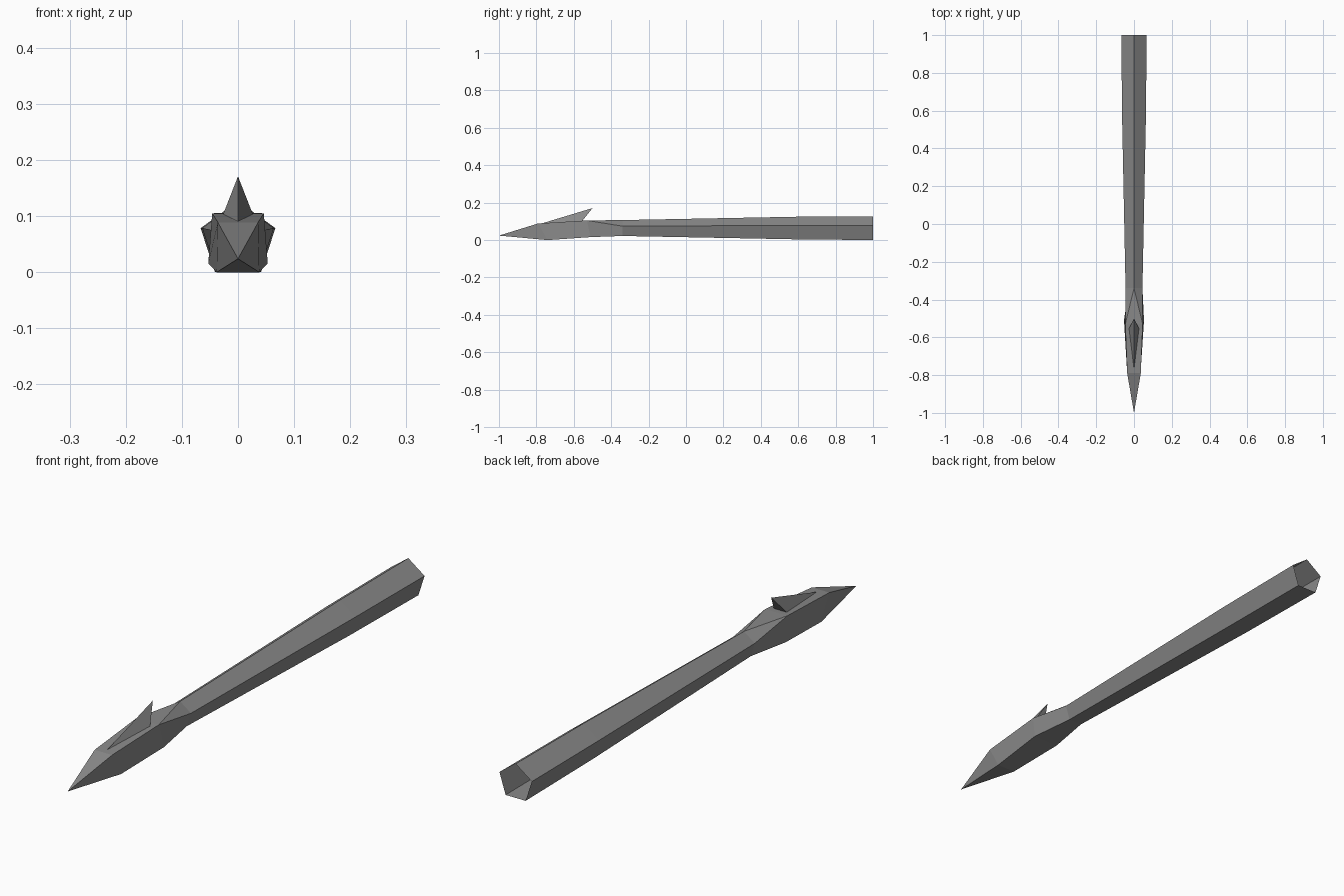
import bpy, bmesh, math

if "Cube" in bpy.data.objects:
    bpy.data.objects.remove(bpy.data.objects["Cube"])

stone = bpy.data.materials.new("grey_metal")
stone.diffuse_color = (0.25, 0.25, 0.25, 1)
stone.use_nodes = True
stone.node_tree.nodes["Principled BSDF"].inputs["Base Color"].default_value = stone.diffuse_color


def make_object(name, bm):
    bmesh.ops.recalc_face_normals(bm, faces=bm.faces)
    mesh = bpy.data.meshes.new(name)
    bm.to_mesh(mesh)
    bm.free()
    mesh.materials.append(stone)
    obj = bpy.data.objects.new(name, mesh)
    bpy.context.collection.objects.link(obj)
    return obj


def pentagon(bm, y, radius, zc):
    # order: apex, right side, right bottom, left bottom, left side
    ring = []
    for i in range(5):
        a = i * math.tau / 5
        ring.append(bm.verts.new((radius * math.sin(a), y, zc + radius * math.cos(a))))
    return ring


def head_ring(bm, top, bottom):
    # order: right top, right bottom, left bottom, left top
    (tx, ty, tz), (bx, by, bz) = top, bottom
    return [bm.verts.new(p) for p in
            ((tx, ty, tz), (bx, by, bz), (-bx, by, bz), (-tx, ty, tz))]


def bridge(bm, a, b):
    n = len(a)
    for i in range(n):
        j = (i + 1) % n
        bm.faces.new((a[i], a[j], b[j], b[i]))


# Five-sided shaft, open at the rear, flowing into a four-sided pointed head
bm = bmesh.new()
rear = pentagon(bm, 1.0, 0.070, 0.057)
grip = pentagon(bm, 0.6, 0.067, 0.058)
neck = pentagon(bm, -0.34, 0.047, 0.060)
bridge(bm, rear, grip)
bridge(bm, grip, neck)

wide = head_ring(bm, (0.046, -0.53, 0.105), (0.053, -0.51, 0.016))
front = head_ring(bm, (0.036, -0.79, 0.089), (0.038, -0.74, 0.0))
tip = bm.verts.new((0, -1.0, 0.024))
bridge(bm, wide, front)
for i in range(4):
    bm.faces.new((front[i], front[(i + 1) % 4], tip))

# Transition from neck to head
apex, rs, rb, lb, ls = neck
rt, rbt, lbt, lt = wide
bm.faces.new((apex, rt, lt))
bm.faces.new((apex, rs, rt))
bm.faces.new((apex, lt, ls))
bm.faces.new((rs, rb, rbt, rt))
bm.faces.new((rb, lb, lbt, rbt))
bm.faces.new((lb, ls, lt, lbt))
make_object("pointed_shaft", bm)

# Backward-raked barb on top of the head
bm = bmesh.new()
nose, right, left, point = [bm.verts.new(p) for p in (
    (0, -0.775, 0.088), (0.027, -0.555, 0.102),
    (-0.027, -0.555, 0.102), (0, -0.50, 0.171))]
for f in ((nose, right, point), (nose, point, left),
          (right, left, point), (nose, left, right)):
    bm.faces.new(f)
make_object("barb", bm)
